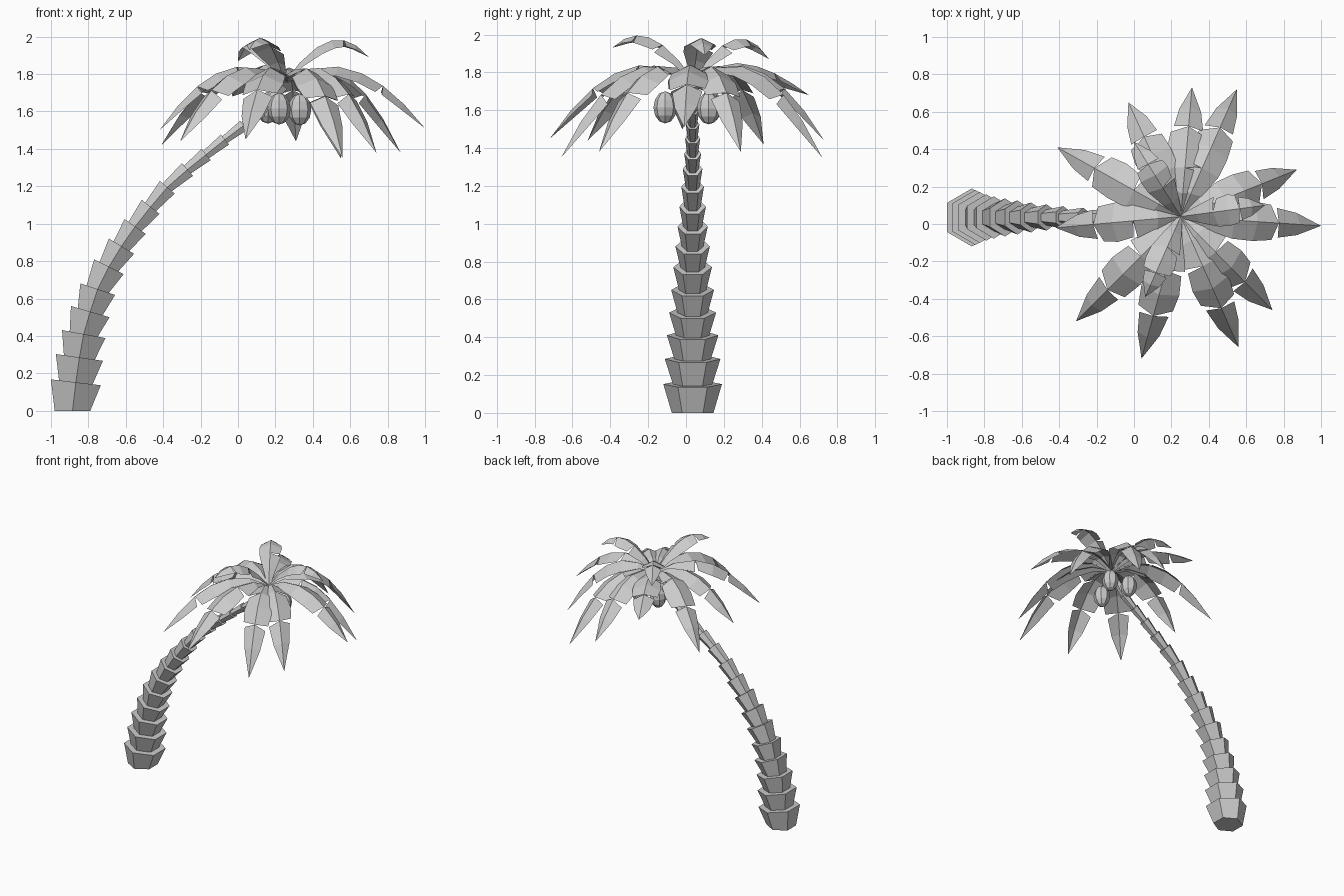
import bpy, bmesh, math
from mathutils import Vector, Matrix

if "Cube" in bpy.data.objects:
    bpy.data.objects.remove(bpy.data.objects["Cube"])


def make_object(name, bm):
    me = bpy.data.meshes.new(name)
    bm.to_mesh(me)
    bm.free()
    ob = bpy.data.objects.new(name, me)
    bpy.context.collection.objects.link(ob)
    return ob


# Trunk: stacked hexagonal cups along a leaning curve (x, z, radius of upper rim)
CY = 0.035
path = [(-0.885, 0, .15), (-.867, .152, .155), (-.848, .285, .147), (-.825, .41, .136),
        (-.79, .53, .124), (-.75, .65, .113), (-.69, .77, .102), (-.623, .88, .091),
        (-.55, .985, .080), (-.467, 1.09, .070), (-.378, 1.195, .060), (-.27, 1.29, .052),
        (-.17, 1.37, .045), (-.07, 1.45, .040), (.03, 1.525, .036), (.13, 1.60, .034),
        (.24, 1.74, .034)]


def hex_ring(bm, x, z, r, tilt):
    return [bm.verts.new((x + r * math.sin(a) * math.cos(tilt), CY + r * math.cos(a),
                          z - r * math.sin(a) * math.sin(tilt)))
            for a in [k * math.pi / 3 for k in range(6)]]


bm = bmesh.new()
tilt = 0
for (x0, z0, r0), (x1, z1, r1) in zip(path, path[1:]):
    new_tilt = math.atan2(x1 - x0, z1 - z0)
    low = hex_ring(bm, x0, z0, r1 * .71, tilt)
    top = hex_ring(bm, x1, z1, r1, new_tilt)
    for k in range(6):
        j = (k + 1) % 6
        bm.faces.new((low[k], low[j], top[j], top[k]))
    bm.faces.new(top)
    bm.faces.new(low[::-1])
    tilt = new_tilt
bmesh.ops.recalc_face_normals(bm, faces=bm.faces)
make_object("trunk", bm)

# Fronds: arched ridge with two sloping sides, notched along the edges
CROWN = Vector((0.25, 0.04, 1.76))
# (position along frond, half width); doubled positions form the notches
SIDE_A = [(0, .015), (.18, .06), (.36, .10), (.40, .088), (.55, .105), (.67, .095), (.71, .08), (.85, .06)]
SIDE_B = [(0, .015), (.18, .06), (.38, .10), (.38, .10), (.55, .105), (.69, .093), (.73, .078), (.86, .058)]
RIDGE = [0, .18, .38, .38, .55, .70, .70, .85]


def frond(name, tip, h1, h2, width=1.0, flip=False):
    tip = Vector(tip)
    flat = Vector((tip.x - CROWN.x, tip.y - CROWN.y, 0))
    reach = flat.length
    out = flat.normalized()
    side = Vector((-out.y, out.x, 0))
    zs = (CROWN.z, h1, h2, tip.z)

    def point(t):
        b = ((1 - t) ** 3, 3 * t * (1 - t) ** 2, 3 * t * t * (1 - t), t ** 3)
        return Vector((CROWN.x, CROWN.y, sum(p * q for p, q in zip(b, zs)))) + out * reach * t

    def edge(t, w, s):
        tangent = (point(min(t + .02, 1)) - point(max(t - .02, 0))).normalized()
        up = side.cross(tangent) * -1
        if up.z < 0:
            up = -up
        return point(t) + side * s * w * width - up * w * width * .5

    bm = bmesh.new()
    ridge = [bm.verts.new(point(t)) for t in RIDGE]
    end = bm.verts.new(tip)
    for s, table in ((1, SIDE_B if flip else SIDE_A), (-1, SIDE_A if flip else SIDE_B)):
        rim = [bm.verts.new(edge(t, w, s)) for t, w in table]
        for i in range(len(RIDGE) - 1):
            if RIDGE[i] == RIDGE[i + 1]:
                continue
            f = (ridge[i], ridge[i + 1], rim[i + 1], rim[i])
            bm.faces.new(f if s < 0 else f[::-1])
        f = (ridge[-1], end, rim[-1])
        bm.faces.new(f if s < 0 else f[::-1])
    bmesh.ops.remove_doubles(bm, verts=bm.verts, dist=1e-5)
    bmesh.ops.recalc_face_normals(bm, faces=bm.faces)
    if sum(f.normal.z for f in bm.faces) < 0:
        bmesh.ops.reverse_faces(bm, faces=bm.faces)
    make_object(name, bm)


# Drooping outer fronds
outer = [(1.0, -.01, 1.51), (.87, .29, 1.38), (.55, .72, 1.35), (.31, .73, 1.44),
         (-.03, .65, 1.68), (-.41, .41, 1.42), (-.42, -.02, 1.50), (-.31, -.52, 1.44),
         (.04, -.72, 1.45), (.56, -.66, 1.35), (.74, -.46, 1.38)]
for i, tip in enumerate(outer):
    frond(f"outer_frond_{i + 1}", tip, 1.93, 1.83, 1.0, i % 2 == 1)

# Raised inner fronds
inner = [(.70, .10, 1.89), (0.0, .44, 1.87), (.06, -.39, 1.93)]
for i, tip in enumerate(inner):
    frond(f"inner_frond_{i + 1}", tip, 1.97, 2.07, .8, i % 2 == 1)

# Coconuts hanging under the crown
for i, (x, y, z) in enumerate([(.22, -.11, 1.615), (.33, .12, 1.61), (.16, .13, 1.62)]):
    bm = bmesh.new()
    bmesh.ops.create_uvsphere(bm, u_segments=8, v_segments=6, radius=1,
                              matrix=Matrix.Translation((x, y, z)) @ Matrix.Diagonal((.062, .062, .085, 1)))
    make_object(f"coconut_{i + 1}", bm)
